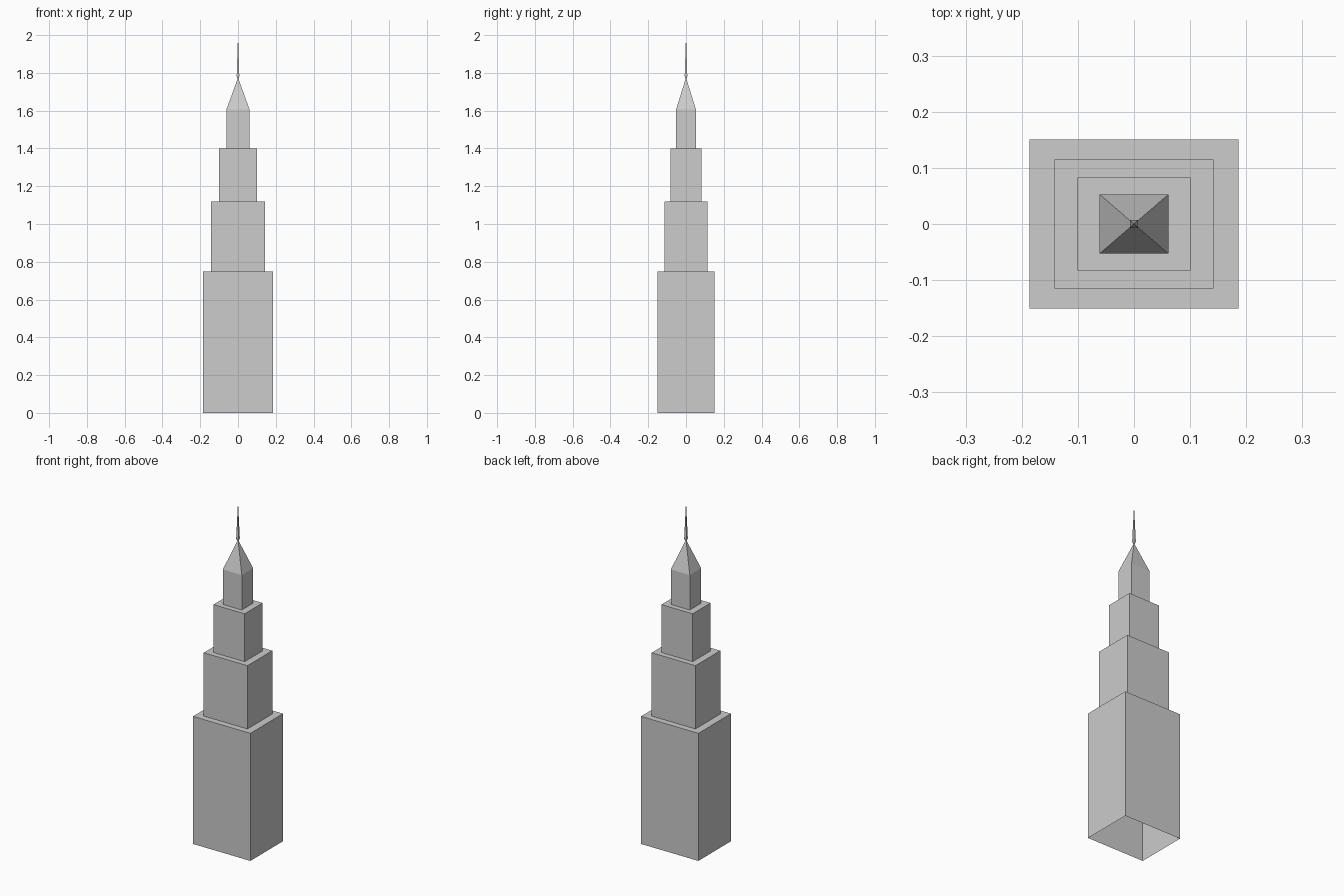
import bpy, bmesh

if "Cube" in bpy.data.objects:
    bpy.data.objects.remove(bpy.data.objects["Cube"])

grey = bpy.data.materials.new("light grey")
grey.diffuse_color = (0.604, 0.604, 0.604, 1)
grey.use_nodes = True
grey.node_tree.nodes["Principled BSDF"].inputs["Base Color"].default_value = grey.diffuse_color


def loft(name, rings, tip=None):
    """Stack rectangular rings (half x, half y, z) into a shell, open below."""
    bm = bmesh.new()
    prev = None
    for hx, hy, z in rings:
        ring = [bm.verts.new((sx * hx, sy * hy, z))
                for sx, sy in ((-1, -1), (1, -1), (1, 1), (-1, 1))]
        if prev:
            for i in range(4):
                j = (i + 1) % 4
                bm.faces.new((prev[i], prev[j], ring[j], ring[i]))
        prev = ring
    if tip:
        top = bm.verts.new((0, 0, tip))
        for i in range(4):
            bm.faces.new((prev[i], prev[(i + 1) % 4], top))
    mesh = bpy.data.meshes.new(name)
    bm.to_mesh(mesh)
    bm.free()
    mesh.materials.append(grey)
    obj = bpy.data.objects.new(name, mesh)
    bpy.context.collection.objects.link(obj)
    return obj


# Stepped tower: half width, half depth and top height of each tier
tiers = [(0.186, 0.151, 0.748), (0.142, 0.115, 1.119),
         (0.101, 0.083, 1.40), (0.0615, 0.053, 1.605)]
rings, z = [], 0
for hx, hy, top in tiers:
    rings += [(hx, hy, z), (hx, hy, top)]
    z = top

# Tower body with its pointed roof
loft("tower", rings, tip=1.775)

# Thin mast: small foot flaring out of the roof point, then a long taper
loft("mast", [(0.002, 0.002, 1.768), (0.007, 0.007, 1.782)], tip=2.0)
